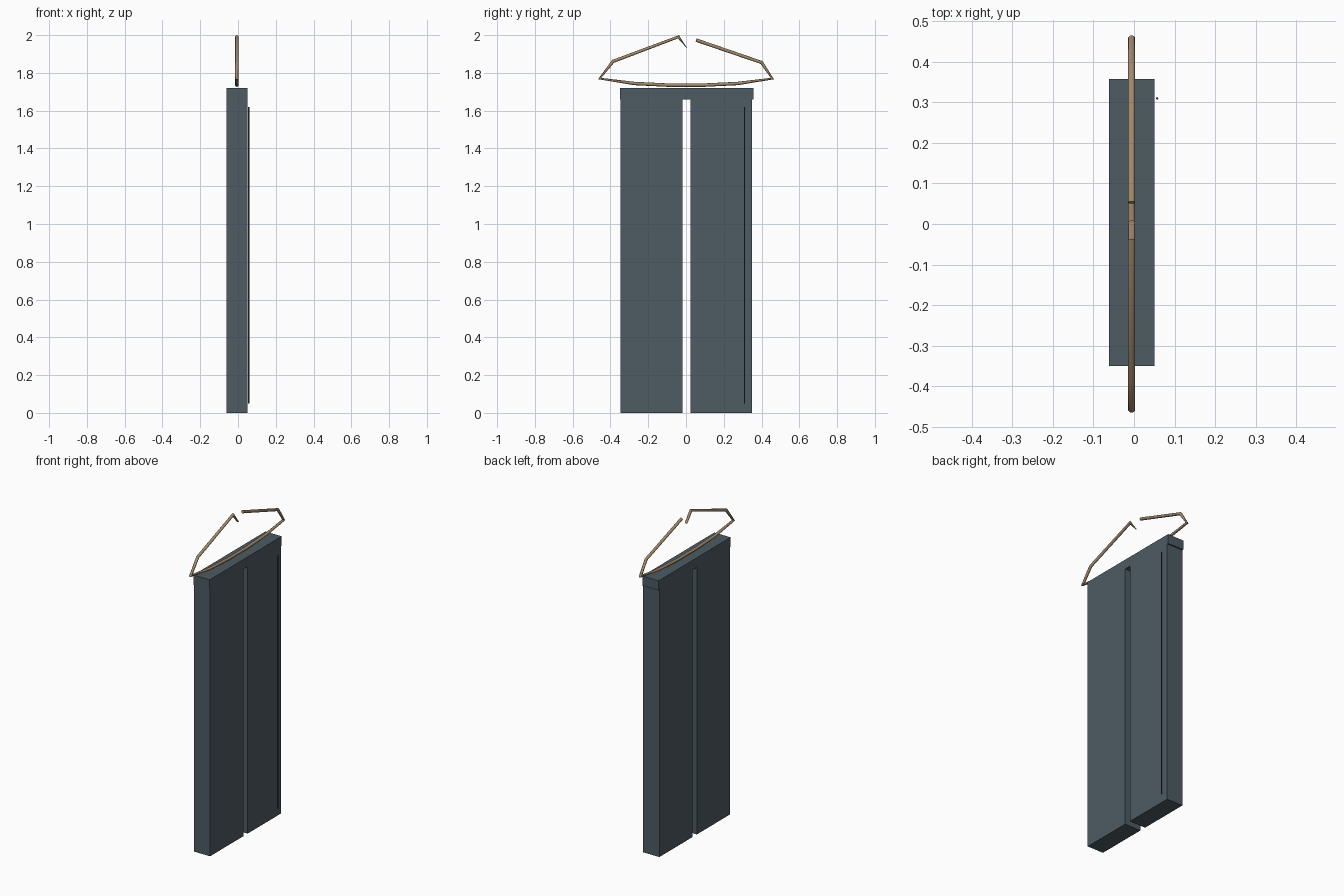
import bpy, bmesh, math
from mathutils import Vector

if "Cube" in bpy.data.objects:
    bpy.data.objects.remove(bpy.data.objects["Cube"])


def material(name, rgb):
    m = bpy.data.materials.new(name)
    m.diffuse_color = (*rgb, 1)
    m.use_nodes = True
    m.node_tree.nodes["Principled BSDF"].inputs["Base Color"].default_value = m.diffuse_color
    return m


cloth = material("slate_cloth", (0.075, 0.105, 0.125))
seam = material("dark_seam", (0.05, 0.07, 0.08))
wire = material("bronze_wire", (0.36, 0.25, 0.15))


def finish(name, bm, mat):
    bmesh.ops.recalc_face_normals(bm, faces=bm.faces)
    me = bpy.data.meshes.new(name)
    bm.to_mesh(me)
    bm.free()
    me.materials.append(mat)
    ob = bpy.data.objects.new(name, me)
    bpy.context.collection.objects.link(ob)
    return ob


def box(name, lo, hi, mat):
    bm = bmesh.new()
    bmesh.ops.create_cube(bm, size=1)
    for v in bm.verts:
        v.co = Vector([lo[i] + (v.co[i] + 0.5) * (hi[i] - lo[i]) for i in range(3)])
    return finish(name, bm, mat)


def tube(name, path, r, sides, mat, first_normal=None):
    """Unmitred tube along a (y, z) path lying in the plane x = X0."""
    pts = [Vector((X0, y, z)) for y, z in path]
    dirs = [(b - a).normalized() for a, b in zip(pts, pts[1:])]
    tans = [dirs[0]] + [(a + b).normalized() for a, b in zip(dirs, dirs[1:])] + [dirs[-1]]
    if first_normal:
        tans[0] = Vector((0, *first_normal)).normalized()
    across = Vector((1, 0, 0))
    bm = bmesh.new()
    rings = []
    for p, t in zip(pts, tans):
        up = t.cross(across)
        rings.append([bm.verts.new(p + r * (math.cos(a) * across + math.sin(a) * up))
                      for a in (2 * math.pi * k / sides for k in range(sides))])
    for a, b in zip(rings, rings[1:]):
        for k in range(sides):
            n = (k + 1) % sides
            bm.faces.new((a[k], a[n], b[n], b[k]))
    bm.faces.new(rings[0])
    bm.faces.new(rings[-1])
    return finish(name, bm, mat)


# Trousers: waistband and two straight legs
box("waistband", (-0.062, -0.35, 1.66), (0.05, 0.358, 1.72), cloth)
for name, y0, y1 in (("left_leg", -0.346, -0.018), ("right_leg", 0.023, 0.35)):
    box(name, (-0.062, y0, 0), (0.05, y1, 1.66), cloth)

# Thin crease standing just off the leg
bm = bmesh.new()
bmesh.ops.create_cone(bm, cap_ends=True, segments=8, radius1=0.003, radius2=0.003, depth=1.57)
bmesh.ops.translate(bm, verts=bm.verts, vec=(0.057, 0.31, 0.835))
finish("leg_crease", bm, seam)

# Wire hanger: hook tip, shoulders and sagging lower bar
X0 = -0.006
hanger = tube("hanger", [
    (0.004, 1.934), (-0.04, 1.991), (-0.386, 1.861), (-0.457, 1.77),
    (-0.275, 1.744), (-0.09, 1.735), (0.09, 1.735), (0.275, 1.744),
    (0.457, 1.77), (0.4, 1.855), (0.053, 1.974)],
    0.009, 12, wire, first_normal=(-0.85, -0.5))
for p in hanger.data.polygons:
    p.use_smooth = len(p.vertices) == 4
bpy.context.view_layer.objects.active = hanger
hanger.select_set(True)
bpy.ops.object.shade_smooth_by_angle(angle=math.radians(35))
